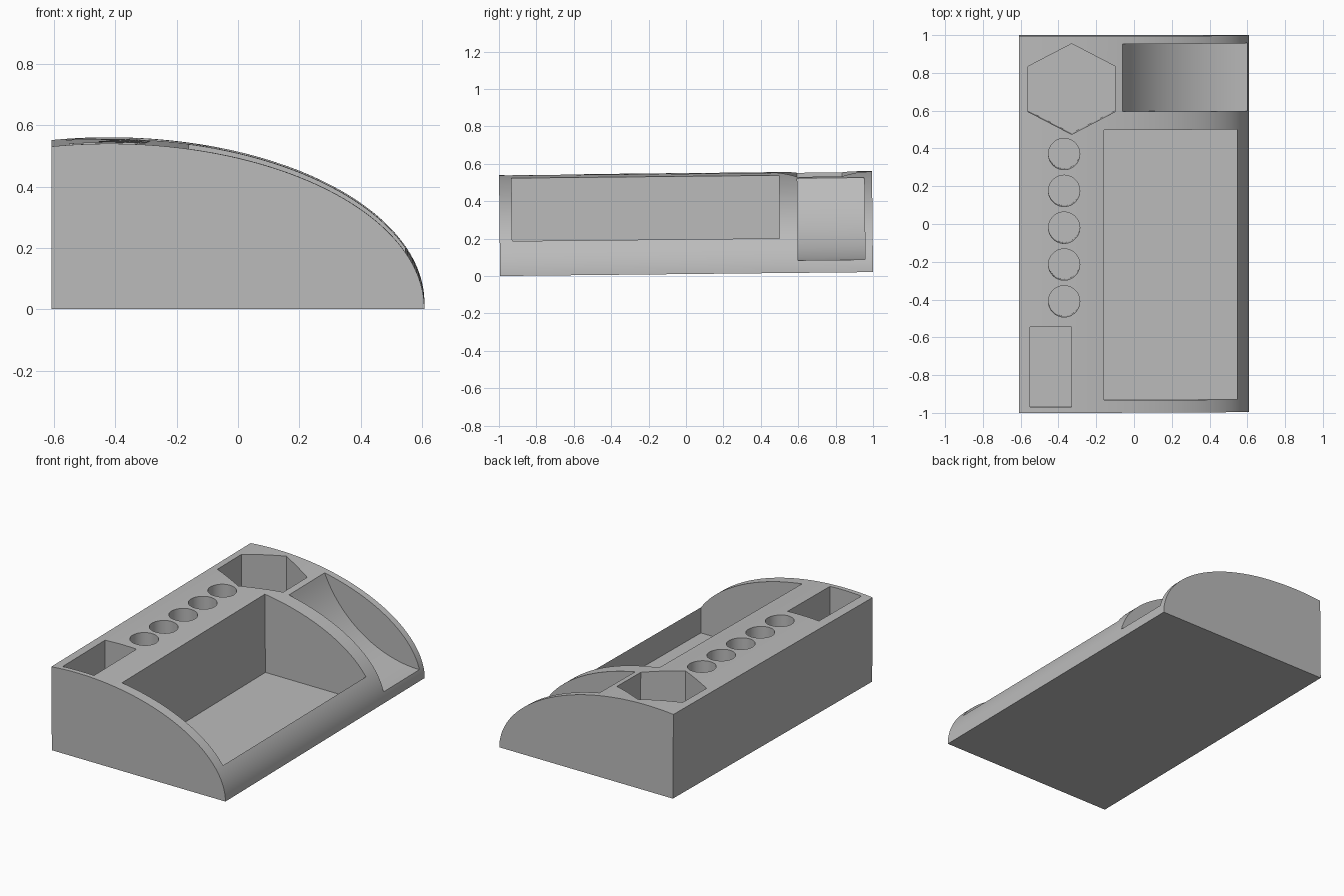
import bpy, bmesh
from math import sin, cos, pi, acos
from mathutils import Matrix

cube = bpy.data.objects.get("Cube")
if cube:
    bpy.data.objects.remove(cube, do_unlink=True)

grey = bpy.data.materials.new("plain grey")
grey.use_nodes = True
colour = (0.5, 0.5, 0.5, 1)
grey.diffuse_color = colour
grey.node_tree.nodes["Principled BSDF"].inputs["Base Color"].default_value = colour

HALF_X, HALF_Y = 0.608, 0.997
CREST_X, CREST_Z = -0.42, 0.54
FLOOR, ABOVE = 0.025, 0.8
TILT = 0.0105


def prism(name, points, direction):
    """Extrude a closed outline of 3D points along a vector."""
    bm = bmesh.new()
    face = bm.faces.new([bm.verts.new(p) for p in points])
    extruded = bmesh.ops.extrude_face_region(bm, geom=[face])["geom"]
    verts = [v for v in extruded if isinstance(v, bmesh.types.BMVert)]
    bmesh.ops.translate(bm, verts=verts, vec=direction)
    bmesh.ops.recalc_face_normals(bm, faces=bm.faces)
    mesh = bpy.data.meshes.new(name)
    bm.to_mesh(mesh)
    bm.free()
    mesh.materials.append(grey)
    obj = bpy.data.objects.new(name, mesh)
    bpy.context.collection.objects.link(obj)
    return obj


def pocket(name, outline):
    """Straight-walled cutter that stops just above the base."""
    return prism(name, [(x, y, FLOOR) for x, y in outline], (0, 0, ABOVE - FLOOR))


def rectangle(x0, x1, y0, y1):
    return [(x0, y0), (x1, y0), (x1, y1), (x0, y1)]


def ring(x, y, rx, ry, n):
    return [(x + rx * sin(2 * pi * i / n), y + ry * cos(2 * pi * i / n)) for i in range(n)]


# Body: elliptical arch from the low right edge over the crest to the tall left wall
RADIUS_X = HALF_X - CREST_X
end = acos((-HALF_X - CREST_X) / RADIUS_X)
steps = 64
arch = [(CREST_X + RADIUS_X * cos(end * i / steps), -HALF_Y, CREST_Z * sin(end * i / steps))
        for i in range(steps + 1)]
body = prism("desk_organizer", arch + [(-HALF_X, -HALF_Y, 0)], (0, 2 * HALF_Y, 0))

# Pockets: large tray, small box, hexagonal cup and a row of pen holes
cutters = [
    pocket("tray_cutter", rectangle(-0.16, 0.545, -0.93, 0.50)),
    pocket("small_box_cutter", rectangle(-0.55, -0.33, -0.967, -0.542)),
    pocket("hexagon_cutter", ring(-0.33, 0.717, 0.266, 0.24, 6)),
]
for i in range(5):
    cutters.append(pocket("pen_hole_cutter", ring(-0.37, 0.373 - 0.195 * i, 0.083, 0.083, 48)))

# Open scoop: concave quarter cylinder running out through the right edge
cx, cz, r = 0.6, 0.783, 0.716
scoop = [(cx - r * cos(pi / 2 * i / 40), 0.597, cz - r * sin(pi / 2 * i / 40)) for i in range(41)]
scoop += [(0.75, 0.597, cz - r), (0.75, 0.597, cz)]
cutters.append(prism("scoop_cutter", scoop, (0, 0.358, 0)))

bpy.ops.object.select_all(action='DESELECT')
bpy.context.view_layer.objects.active = body
body.select_set(True)
for cutter in cutters:
    cutter.hide_render = True
    mod = body.modifiers.new(cutter.name, 'BOOLEAN')
    mod.operation = 'DIFFERENCE'
    mod.solver = 'EXACT'
    mod.object = cutter
    bpy.ops.object.modifier_apply(modifier=mod.name)
    bpy.data.objects.remove(cutter, do_unlink=True)

# Slight backward tilt, resting on the front edge
body.data.transform(Matrix.Translation((0, 0.003, TILT * HALF_Y)) @ Matrix.Rotation(TILT, 4, 'X'))
bpy.ops.object.shade_smooth_by_angle(angle=pi / 6)
